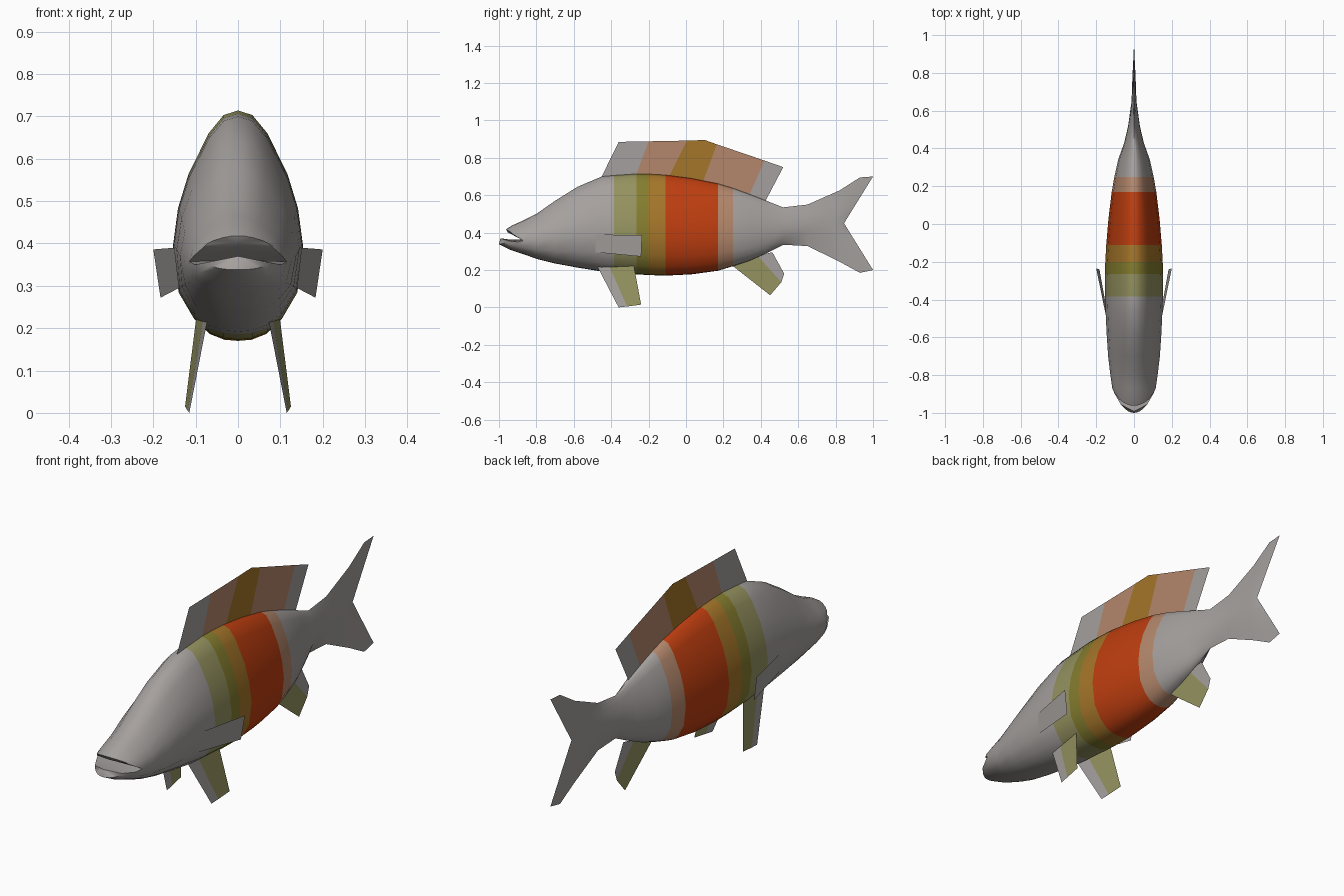
import bpy, bmesh, math

if "Cube" in bpy.data.objects:
    bpy.data.objects.remove(bpy.data.objects["Cube"])

COLOURS = {
    "grey": (0.376, 0.352, 0.342),
    "orange": (0.515, 0.048, 0.005),
    "tan": (0.456, 0.245, 0.15),
    "gold": (0.376, 0.18, 0.023),
    "light olive": (0.30, 0.29, 0.115),
    "dark olive": (0.235, 0.205, 0.028),
}
MATS = {}
for name, c in COLOURS.items():
    MATS[name] = bpy.data.materials.new(name)
    MATS[name].diffuse_color = (*c, 1)
ORDER = list(COLOURS)


def finish(name, bm):
    me = bpy.data.meshes.new(name)
    bm.to_mesh(me)
    bm.free()
    ob = bpy.data.objects.new(name, me)
    bpy.context.collection.objects.link(ob)
    for m in MATS.values():
        me.materials.append(m)
    return ob


# Half cross-section from belly to back: (height fraction, width fraction)
SECTION = [(0, 0), (.005, .22), (.03, .45), (.09, .68), (.2, .91), (.4, 1),
           (.57, .92), (.72, .76), (.9, .45), (.98, .22), (1, 0)]

# Body stations: y, top, bottom, half width
BODY = [(-.87, .465, .285, .115), (-.8, .50, .26, .125), (-.7, .57, .235, .137),
        (-.58, .645, .213, .145), (-.45, .70, .192, .151), (-.385, .706, .186, .153),
        (-.265, .714, .177, .154), (-.2, .713, .173, .152), (-.11, .708, .17, .147),
        (.03, .69, .177, .135), (.17, .662, .196, .118), (.25, .638, .22, .104),
        (.34, .605, .25, .084), (.43, .57, .29, .052), (.52, .535, .335, .031)]
# Tail stations: y, top, bottom, half width, how far the tips sweep back
TAIL = [(.65, .55, .328, .013, 0), (.79, .625, .245, .008, .03),
        (.83, .695, .185, .005, .10), (.845, .70, .20, 0, .155)]
# Colour bands along the body: back limit, colour
BANDS = [(-.385, "grey"), (-.265, "light olive"), (-.2, "dark olive"), (-.11, "gold"),
         (.17, "orange"), (.25, "tan"), (9, "grey")]


def half_index(k):
    return (k, 1) if k <= 10 else (20 - k, -1)


def ring(bm, y, top, bot, w, sweep=0, even=0):
    out = []
    for k in range(20):
        i, side = half_index(k)
        t = SECTION[i][0] * (1 - even) + i / 10 * even
        out.append(bm.verts.new((side * w * SECTION[i][1],
                                 y + sweep * abs(2 * t - 1), bot + (top - bot) * t)))
    return out


def bridge(bm, a, b):
    n = len(a)
    for k in range(n):
        bm.faces.new((a[k], a[(k + 1) % n], b[(k + 1) % n], b[k]))


def jaw(bm, first, ks, stations, curve):
    """Extend half of the first body ring forward; the last vertex is the mouth lining."""
    prev = first
    for y, corner, edge, w, mid in stations:
        cur = []
        for k in ks:
            i, side = half_index(k)
            t, f = SECTION[i]
            s = (t - .4) / .6 if t >= .4 else (.4 - t) / .4
            cur.append(bm.verts.new((side * w * f, y + curve * f * f,
                                     corner + (edge - corner) * s)))
        cur.append(bm.verts.new((0, y + .008, mid)))
        bridge(bm, prev, cur)
        prev = cur
    # lip front, fanned from the lining vertex
    for a, b in zip(prev[:-2], prev[1:-1]):
        bm.faces.new((a, b, prev[-1]))


# Body with forked tail and open mouth
bm = bmesh.new()
rings = [ring(bm, *s, even=.5 if s[0] > .5 else 0) for s in BODY]
rings += [ring(bm, *s, even=1) for s in TAIL]
for a, b in zip(rings, rings[1:]):
    bridge(bm, a, b)
throat = bm.verts.new((0, -.85, .362))
upper = list(range(5, 16))
lower = list(range(15, 20)) + list(range(0, 6))
jaw(bm, [rings[0][k] for k in upper] + [throat], upper,
    [(-.93, .372, .438, .103, .385), (-.962, .392, .418, .08, .402)], .035)
jaw(bm, [rings[0][k] for k in lower] + [throat], lower,
    [(-.945, .35, .31, .102, .362), (-1.0, .356, .338, .07, .37)], .045)
bmesh.ops.remove_doubles(bm, verts=bm.verts, dist=.0003)
bmesh.ops.recalc_face_normals(bm, faces=bm.faces)
for f in bm.faces:
    y = f.calc_center_median().y
    f.material_index = ORDER.index(next(c for lim, c in BANDS if y < lim))
body = finish("body", bm)
bpy.context.view_layer.objects.active = body
body.select_set(True)
bpy.ops.object.shade_smooth_by_angle(angle=math.radians(50))


def fin(name, pairs, colours, side=1):
    """Thin sheet made of strips between successive (root, tip) point pairs."""
    bm = bmesh.new()
    rows = [[bm.verts.new((side * x, y, z)) for x, y, z in p] for p in pairs]
    for (a, b), (c, d), col in zip(rows, rows[1:], colours):
        bm.faces.new((a, b, d, c)).material_index = ORDER.index(col)
    return finish(name, bm)


# Back fin with slanted bands
fin("back_fin",
    [((0, -.47, .66), (0, -.36, .885)), ((0, -.285, .66), (0, -.2, .888)),
     ((0, -.11, .66), (0, .005, .892)), ((0, .06, .63), (0, .10, .895)),
     ((0, .075, .63), (0, .165, .872)), ((0, .325, .57), (0, .42, .785)),
     ((0, .42, .56), (0, .52, .75))],
    ["grey", "tan", "gold", "gold", "tan", "grey"])

# Rear belly fin
fin("rear_belly_fin",
    [((0, .22, .245), (0, .45, .065)), ((0, .37, .29), (0, .51, .135)),
     ((0, .40, .28), (0, .525, .18)), ((0, .43, .288), (0, .462, .295))],
    ["light olive", "grey", "grey"])

# Paired fins
for side, label in ((1, "right"), (-1, "left")):
    fin(label + "_belly_fin",
        [((.072, -.475, .22), (.115, -.36, .0)), ((.082, -.41, .22), (.119, -.315, .005)),
         ((.098, -.28, .23), (.125, -.24, .015))],
        ["grey", "light olive"], side)
    fin(label + "_side_fin",
        [((.139, -.485, .295), (.15, -.48, .39)), ((.183, -.24, .272), (.2, -.235, .386))],
        ["grey"], side)

for m in bpy.data.materials:
    if m.users and not m.is_grease_pencil:
        m.use_nodes = True
        m.node_tree.nodes["Principled BSDF"].inputs["Base Color"].default_value = m.diffuse_color
